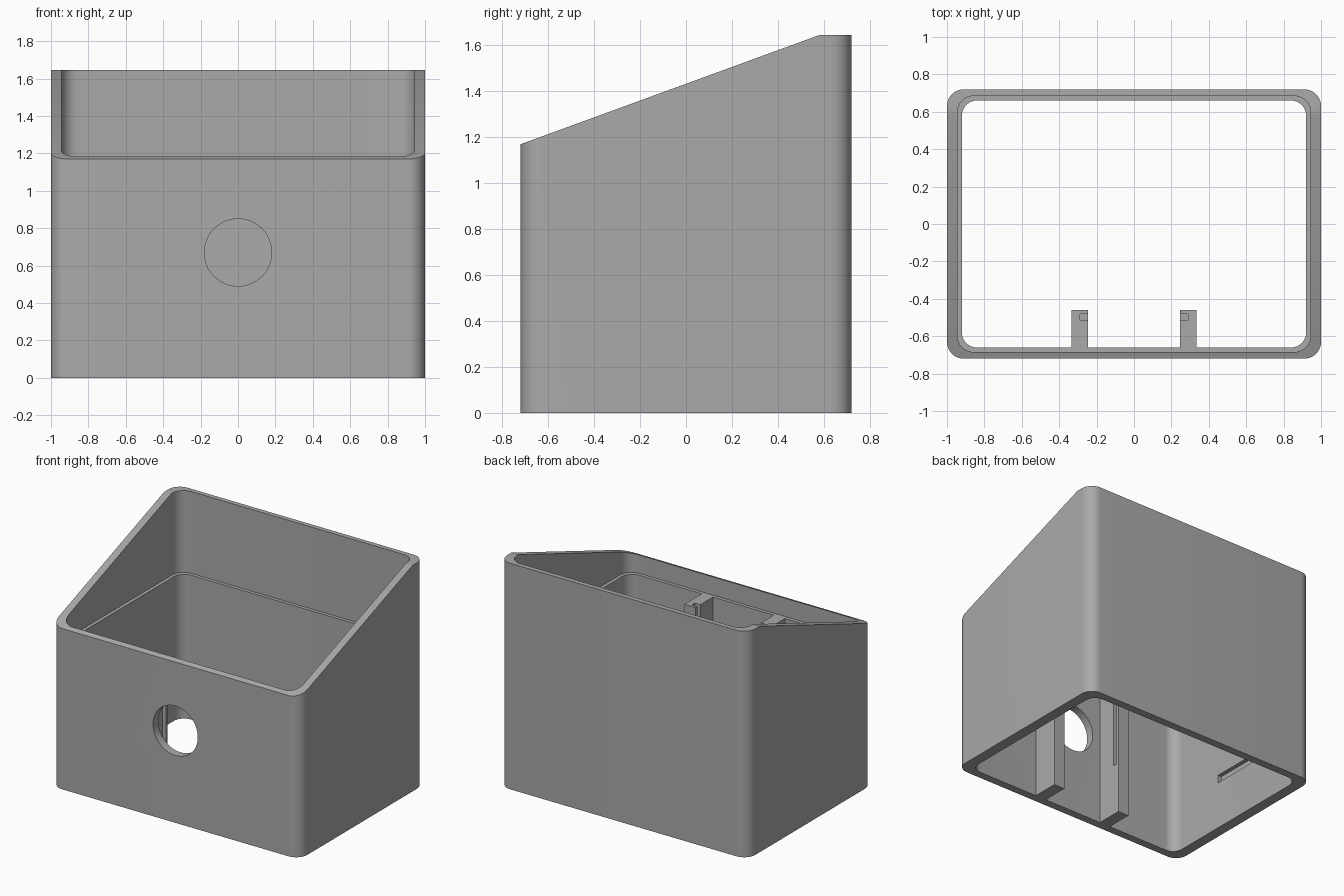
import bpy, bmesh, math
from mathutils import Vector

cube = bpy.data.objects.get("Cube")
if cube:
    bpy.data.objects.remove(cube, do_unlink=True)

grey = bpy.data.materials.new("plain grey")
grey.use_nodes = True
COLOUR = (0.40, 0.40, 0.40, 1)
grey.diffuse_color = COLOUR
grey.node_tree.nodes["Principled BSDF"].inputs["Base Color"].default_value = COLOUR


def prism(name, outline, offset):
    """Extrude a closed 3D outline along an offset vector."""
    bm = bmesh.new()
    face = bm.faces.new([bm.verts.new(p) for p in outline])
    moved = bmesh.ops.extrude_face_region(bm, geom=[face])["geom"]
    verts = [v for v in moved if isinstance(v, bmesh.types.BMVert)]
    bmesh.ops.translate(bm, verts=verts, vec=Vector(offset))
    bmesh.ops.recalc_face_normals(bm, faces=bm.faces)
    mesh = bpy.data.meshes.new(name)
    bm.to_mesh(mesh)
    bm.free()
    mesh.materials.append(grey)
    obj = bpy.data.objects.new(name, mesh)
    bpy.context.collection.objects.link(obj)
    return obj


def box(name, x0, x1, y0, y1, z0, z1):
    base = [(x0, y0, z0), (x1, y0, z0), (x1, y1, z0), (x0, y1, z0)]
    return prism(name, base, (0, 0, z1 - z0))


def rounded_box(name, hx, hy, radius, z0, z1, steps=10):
    outline = []
    for quarter, (sx, sy) in enumerate([(1, 1), (-1, 1), (-1, -1), (1, -1)]):
        for i in range(steps + 1):
            a = math.pi / 2 * (quarter + i / steps)
            outline.append((sx * (hx - radius) + radius * math.cos(a),
                            sy * (hy - radius) + radius * math.sin(a), z0))
    return prism(name, outline, (0, 0, z1 - z0))


def cut(target, cutter):
    """Subtract the cutter from the target, then discard it."""
    cutter.hide_render = True
    mod = target.modifiers.new("cut", "BOOLEAN")
    mod.operation = "DIFFERENCE"
    mod.solver = "EXACT"
    mod.object = cutter
    bpy.context.view_layer.objects.active = target
    bpy.ops.object.modifier_apply(modifier=mod.name)
    bpy.data.objects.remove(cutter, do_unlink=True)


HEIGHT, LEDGE = 1.645, 1.05

# Open housing: thick lower wall, thinner wall above the inner ledge
housing = rounded_box("housing", 1, 0.72, 0.09, 0, HEIGHT)
cut(housing, rounded_box("lower_cavity", 0.92, 0.66, 0.08, -0.1, LEDGE + 0.1))
cut(housing, rounded_box("upper_cavity", 0.945, 0.685, 0.09, LEDGE, 2))

# Sloping rim with a short level stretch at the back
slope = (HEIGHT - 1.17) / 1.3
cut(housing, prism("rim_cutter", [(-2, -1, 1.17 - 0.28 * slope), (-2, 0.58, HEIGHT),
                                  (-2, 0.58, 2), (-2, -1, 2)], (4, 0, 0)))

# Round opening in the front wall
circle = [(0.18 * math.cos(a), -0.8, 0.67 + 0.18 * math.sin(a))
          for a in (math.tau * i / 64 for i in range(64))]
cut(housing, prism("hole_cutter", circle, (0, 0.3, 0)))

for side, s in (("left", 1), ("right", -1)):
    # Shallow catch recess inside each side wall
    cut(housing, box("catch_cutter", *sorted((s * 0.9, s * 0.95)), -0.19, 0.19, 0.36, 0.42))
    # Guide post behind the front wall, slotted on its inner face
    post = box(side + "_guide_post", *sorted((s * 0.245, s * 0.335)), -0.67, -0.46, 0, LEDGE)
    cut(post, box("slot_cutter", *sorted((s * 0.2, s * 0.29)), -0.515, -0.48, 0.39, 1.2))

bpy.ops.object.select_all(action="DESELECT")
housing.select_set(True)
bpy.context.view_layer.objects.active = housing
bpy.ops.object.shade_smooth_by_angle(angle=math.radians(30))
